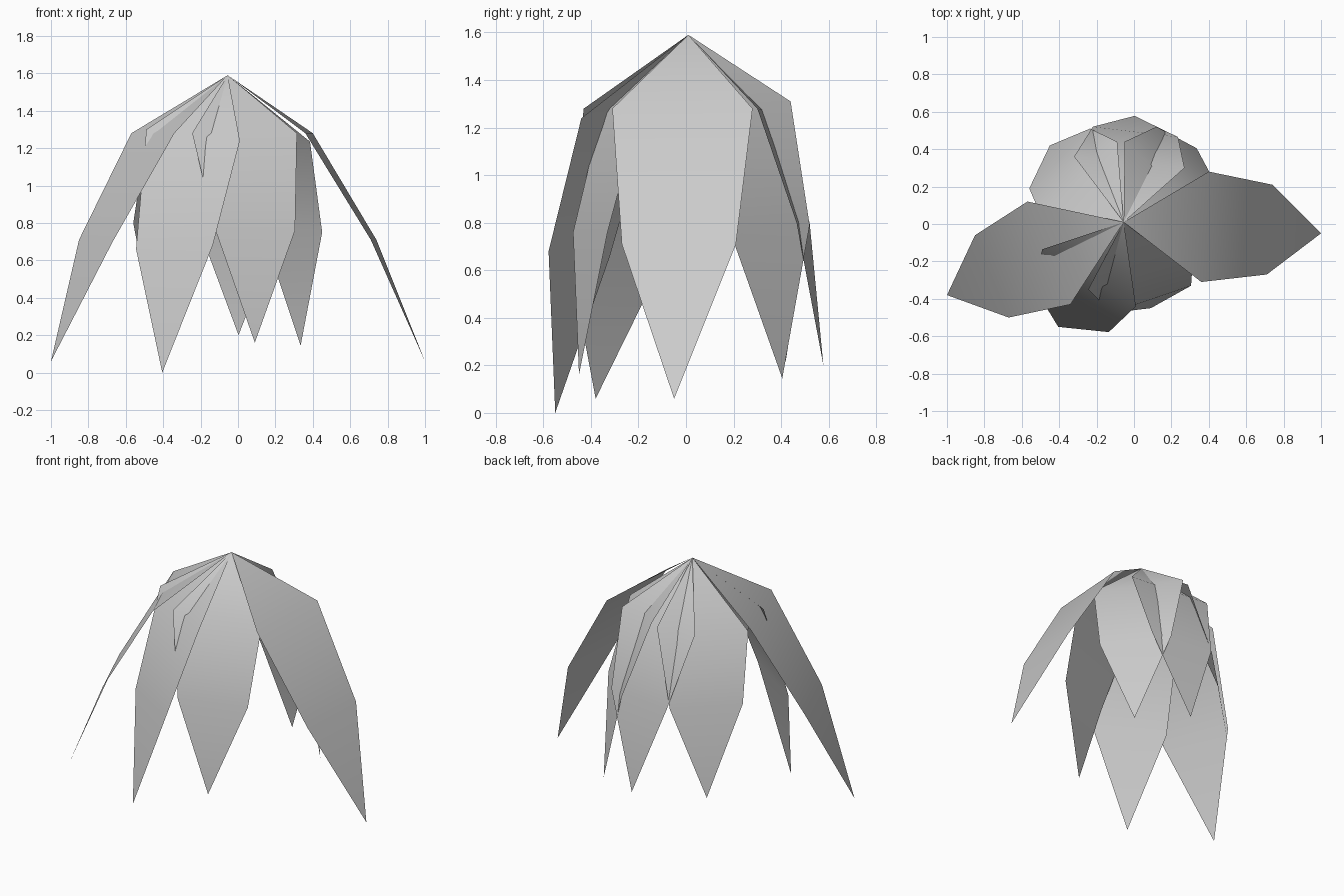
import bpy

APEX = (-0.055, 0.01, 1.59)  # shared top point of all leaves


def leaf(name, shoulder_a, hip_a, tip, hip_b, shoulder_b):
    """One drooping leaf: top triangle, middle quad, pointed tip."""
    verts = [APEX, shoulder_a, hip_a, tip, hip_b, shoulder_b]
    mesh = bpy.data.meshes.new(name)
    mesh.from_pydata(verts, [], [(0, 1, 5), (1, 2, 4, 5), (2, 3, 4)])
    mesh.shade_smooth()
    obj = bpy.data.objects.new(name, mesh)
    bpy.context.collection.objects.link(obj)
    return obj


# Wide spreading leaves on either side
leaf("left_leaf", (-0.57, 0.12, 1.28), (-0.85, -0.06, 0.71), (-1.0, -0.38, 0.06),
     (-0.67, -0.50, 0.70), (-0.34, -0.43, 1.28))
leaf("right_leaf", (0.36, -0.31, 1.28), (0.71, -0.27, 0.71), (1.0, -0.05, 0.06),
     (0.74, 0.21, 0.71), (0.40, 0.28, 1.28))

# Steep leaves hanging at the front
leaf("front_left_leaf", (-0.49, -0.135, 1.30), (-0.545, -0.32, 0.66), (-0.405, -0.55, 0.0),
     (-0.135, -0.578, 0.68), (0.01, -0.44, 1.24))
leaf("front_right_leaf", (-0.245, -0.35, 1.28), (-0.12, -0.475, 0.76), (0.09, -0.45, 0.16),
     (0.305, -0.33, 0.76), (0.315, -0.19, 1.28))

# Steep leaves hanging at the back
leaf("back_right_leaf", (0.385, 0.05, 1.235), (0.45, 0.19, 0.75), (0.335, 0.405, 0.145),
     (0.12, 0.52, 0.79), (-0.05, 0.44, 1.31))
leaf("back_leaf", (0.27, 0.30, 1.28), (0.235, 0.465, 0.80), (0.003, 0.578, 0.20),
     (-0.22, 0.52, 0.80), (-0.32, 0.36, 1.27))
leaf("back_left_leaf", (-0.09, 0.44, 1.29), (-0.235, 0.51, 0.80), (-0.45, 0.42, 0.22),
     (-0.56, 0.19, 0.80), (-0.495, 0.04, 1.22))
